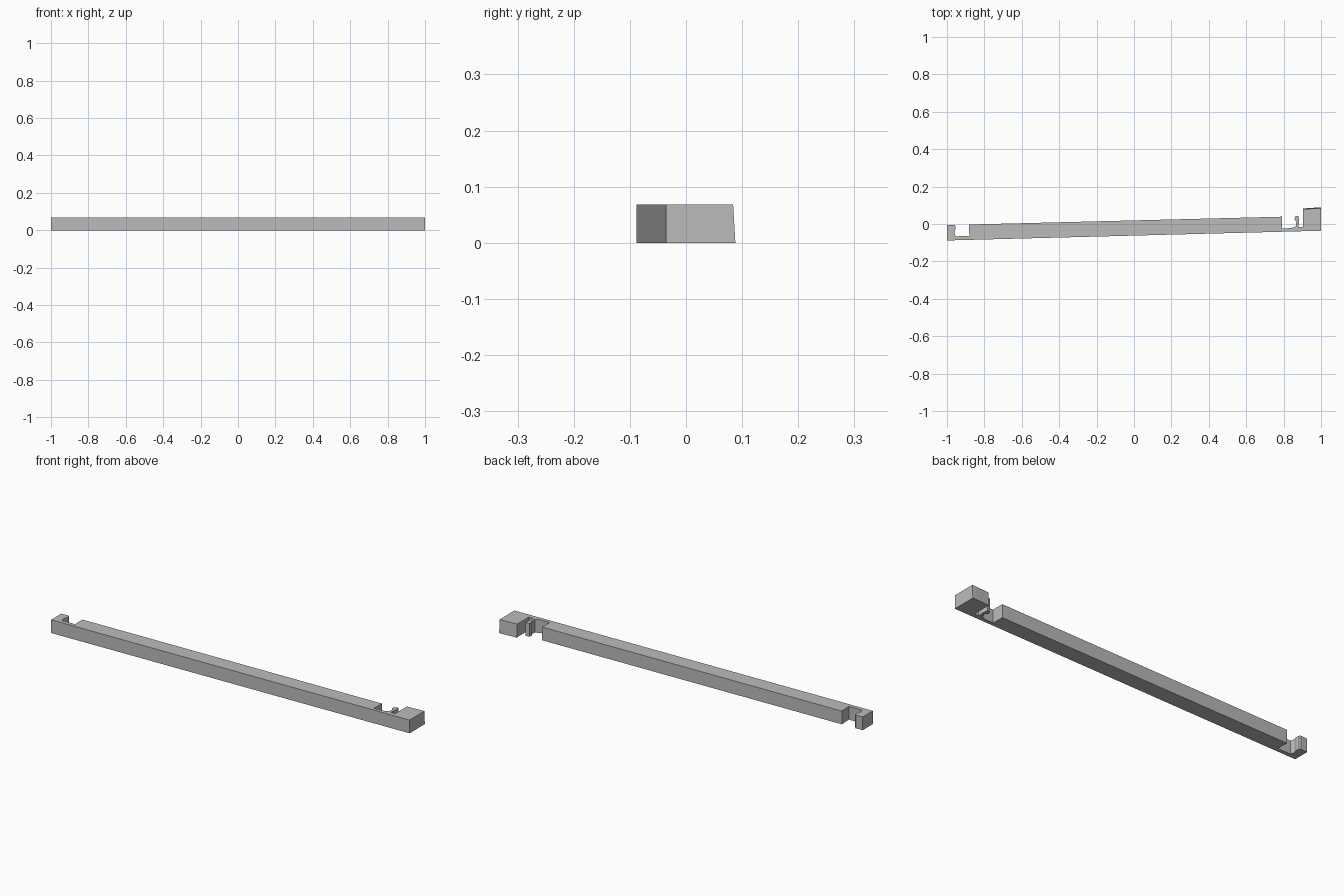
import bpy
import bmesh

cube = bpy.data.objects.get("Cube")
if cube:
    bpy.data.objects.remove(cube, do_unlink=True)

HEIGHT = 0.068

grey = bpy.data.materials.new("plain grey")
grey.use_nodes = True
colour = (0.5, 0.5, 0.5, 1)
grey.diffuse_color = colour
grey.node_tree.nodes["Principled BSDF"].inputs["Base Color"].default_value = colour

# Bar outline seen from above, counter-clockwise from the front right corner
front = [(-1, -0.088), (1, -0.036)]
end_block = [(1, 0.088), (0.98, 0.088), (0.904, 0.083), (0.904, -0.016)]
latch_tab = [(0.88, -0.016), (0.882, 0.015), (0.88, 0.044), (0.862, 0.04),
             (0.858, 0.024), (0.868, 0.014), (0.866, -0.012)]
right_notch = [(0.84, -0.022), (0.79, -0.024)]
beam_back = [(0.79, 0.039), (-0.883, -0.003)]
left_notch = [(-0.88, -0.064), (-0.954, -0.066), (-0.96, -0.044), (-0.954, -0.025)]
left_hook = [(-0.956, -0.008), (-0.962, -0.004), (-1, -0.006)]
outline = front + end_block + latch_tab + right_notch + beam_back + left_notch + left_hook

# Extrude the outline into a solid bar
bm = bmesh.new()
base = bm.faces.new([bm.verts.new((x, y, 0)) for x, y in outline])
result = bmesh.ops.extrude_face_region(bm, geom=[base])
for v in result["geom"]:
    if isinstance(v, bmesh.types.BMVert):
        v.co.z = HEIGHT
        # The back of the end block leans slightly inward
        if v.co.y > 0.06:
            v.co.y -= 0.004
bmesh.ops.recalc_face_normals(bm, faces=bm.faces)
mesh = bpy.data.meshes.new("notched_bar")
bm.to_mesh(mesh)
bm.free()
mesh.materials.append(grey)
bar = bpy.data.objects.new("notched_bar", mesh)
bpy.context.collection.objects.link(bar)
